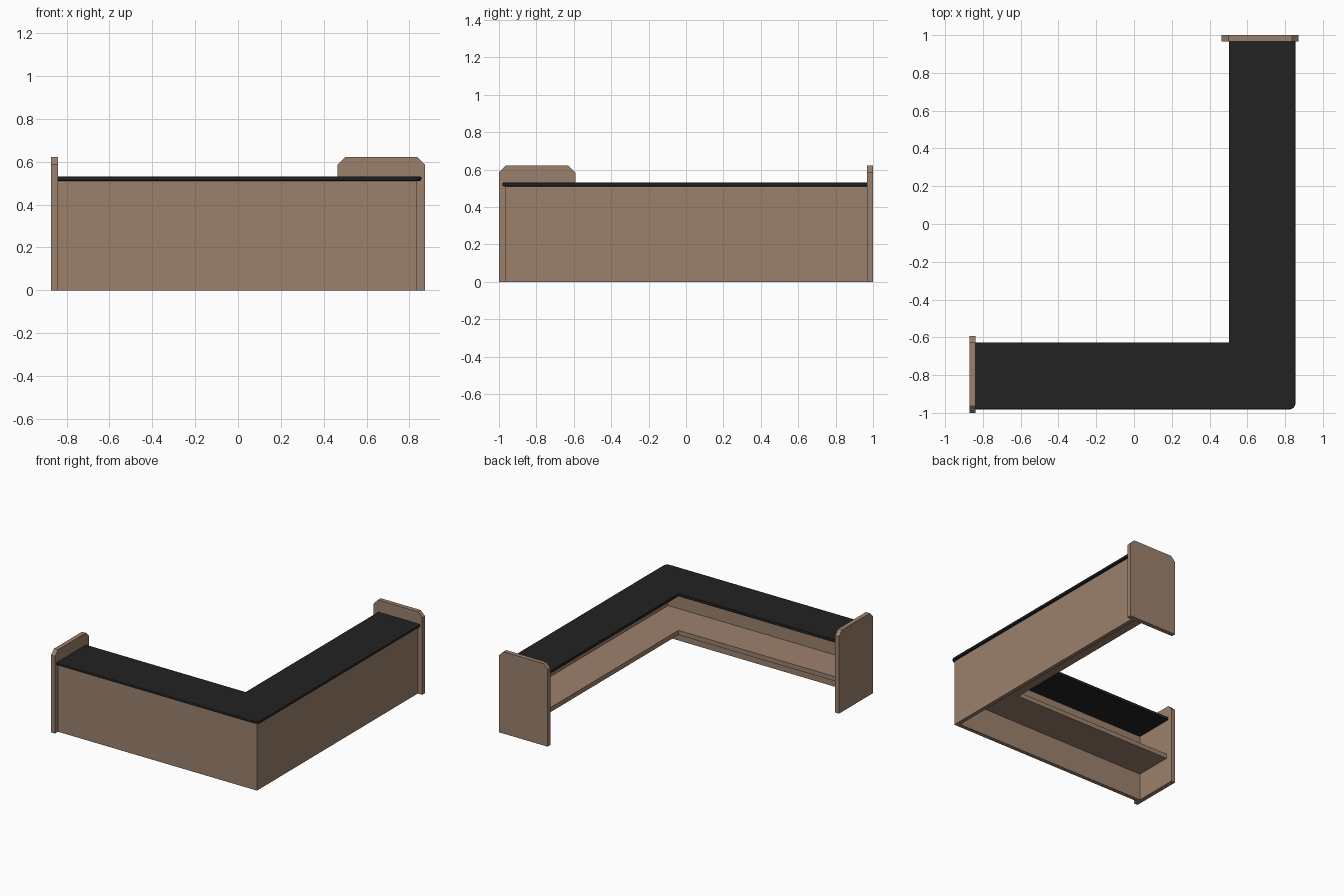
import bpy, bmesh
from mathutils import Matrix

if "Cube" in bpy.data.objects:
    bpy.data.objects.remove(bpy.data.objects["Cube"])


def material(name, rgb):
    m = bpy.data.materials.new(name)
    m.diffuse_color = (*rgb, 1)
    m.use_nodes = True
    m.node_tree.nodes["Principled BSDF"].inputs["Base Color"].default_value = m.diffuse_color
    return m


WOOD = material("brown_wood", (0.33, 0.22, 0.155))
BLACK = material("black_top", (0.016, 0.016, 0.016))


def prism(name, outline, height, mat, matrix=None):
    """Extrude a flat outline upwards, then place it with a matrix."""
    bm = bmesh.new()
    face = bm.faces.new([bm.verts.new((x, y, 0)) for x, y in outline])
    ext = bmesh.ops.extrude_face_region(bm, geom=[face])
    verts = [v for v in ext["geom"] if isinstance(v, bmesh.types.BMVert)]
    bmesh.ops.translate(bm, verts=verts, vec=(0, 0, height))
    bm.transform(matrix or Matrix())
    bmesh.ops.recalc_face_normals(bm, faces=bm.faces)
    me = bpy.data.meshes.new(name)
    bm.to_mesh(me)
    bm.free()
    me.materials.append(mat)
    ob = bpy.data.objects.new(name, me)
    bpy.context.collection.objects.link(ob)
    return ob


def l_shape(x0, y1, xo, yo, xi, yi):
    """L outline: leg ends x0 / y1, outer corner (xo, yo), inner corner (xi, yi)."""
    return [(x0, yo), (xo, yo), (xo, y1), (xi, y1), (xi, yi), (x0, yi)]


# outer skirt panels and the shelf behind them
prism("outer_panel", l_shape(-0.84, 0.967, 0.835, -0.965, 0.805, -0.935), 0.512, WOOD)
prism("inner_shelf", l_shape(-0.84, 0.967, 0.806, -0.936, 0.515, -0.645), 0.035, WOOD,
      Matrix.Translation((0, 0, 0.207)))

# countertop with a rounded outer corner and eased edges
top = prism("countertop", l_shape(-0.84, 0.967, 0.855, -0.982, 0.503, -0.627), 0.02, BLACK,
            Matrix.Translation((0, 0, 0.511)))
bm = bmesh.new()
bm.from_mesh(top.data)
corner = [e for e in bm.edges if all(v.co.x > 0.85 and v.co.y < -0.97 for v in e.verts)]
bmesh.ops.bevel(bm, geom=corner, offset=0.035, segments=6, profile=0.5, affect='EDGES')
rim = [e for e in bm.edges
       if abs(e.verts[0].co.z - e.verts[1].co.z) < 1e-5
       and all(v.co.x > 0.8 or v.co.y < -0.94 for v in e.verts)
       and not all(v.co.x < -0.83 or v.co.y > 0.96 for v in e.verts)]
bmesh.ops.bevel(bm, geom=rim, offset=0.006, segments=2, profile=0.5, affect='EDGES')
bm.to_mesh(top.data)
bm.free()

# end panels with clipped top corners
W, H, C, T = 0.408, 0.622, 0.036, 0.033
board = [(0, 0), (W, 0), (W, H - C), (W - C, H), (C, H), (0, H - C)]
# columns map board width, board height and thickness into the scene
left = Matrix(((0, 0, 1, -0.872), (1, 0, 0, -1), (0, 1, 0, 0), (0, 0, 0, 1)))
back = Matrix(((1, 0, 0, 0.464), (0, 0, 1, 0.967), (0, 1, 0, 0), (0, 0, 0, 1)))
prism("left_end_panel", board, T, WOOD, left)
prism("back_end_panel", board, T, WOOD, back)
